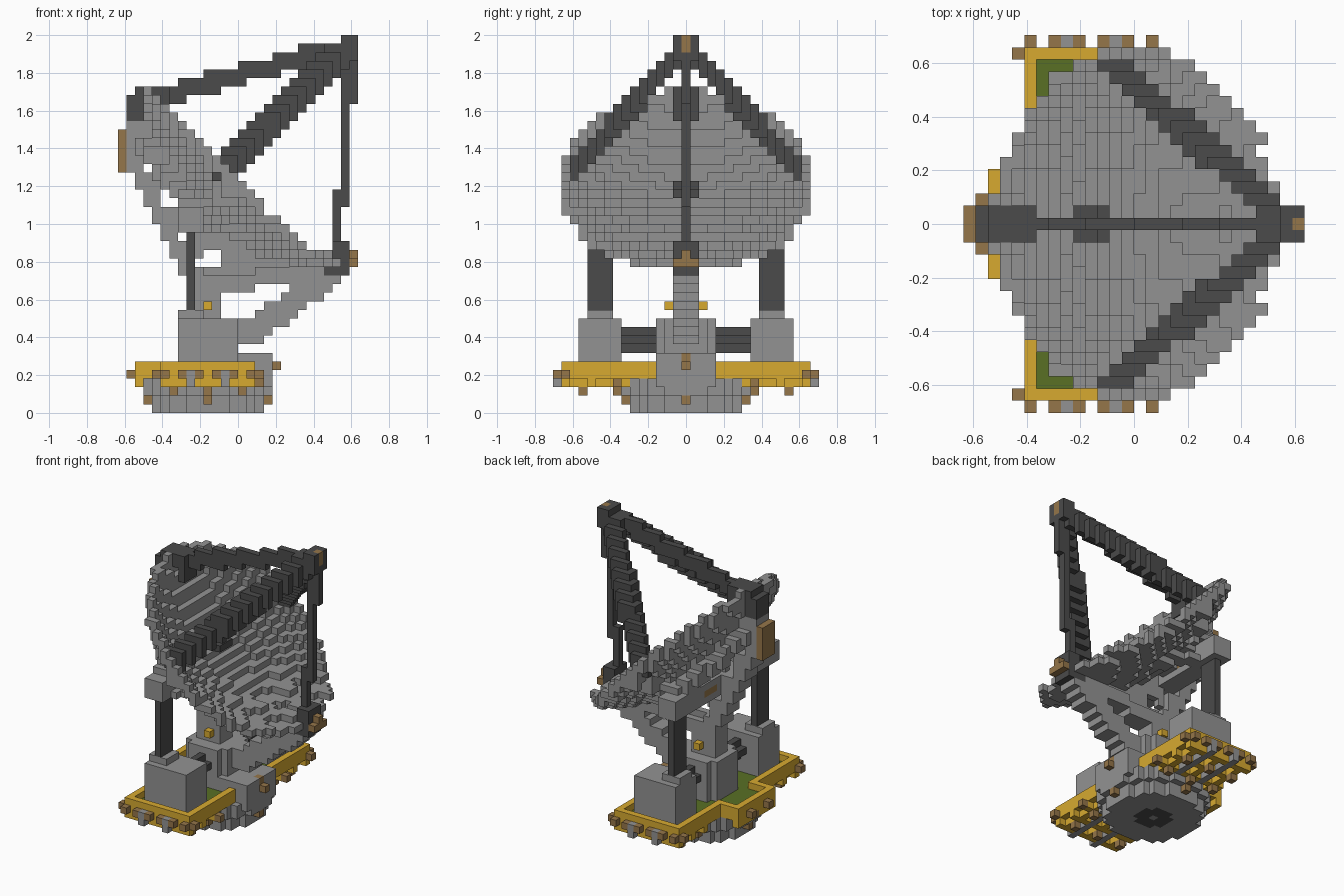
import bpy, bmesh
from math import sqrt, ceil
from mathutils import Vector

if "Cube" in bpy.data.objects:
    bpy.data.objects.remove(bpy.data.objects["Cube"], do_unlink=True)

U = 2 / 44          # edge of one block
NI, NJ, NK = 28, 15, 44
grid = {}           # block (i, j, k) -> part name
part_colour = {}

COLOURS = {
    "grey": (0.29, 0.29, 0.29),
    "dark_grey": (0.07, 0.07, 0.07),
    "gold": (0.68, 0.4, 0.03),
    "brown": (0.3, 0.18, 0.068),
    "green": (0.1, 0.16, 0.018),
}
mats = {}
for name, rgb in COLOURS.items():
    m = bpy.data.materials.new(name)
    m.use_nodes = True
    m.diffuse_color = (*rgb, 1)
    bsdf = m.node_tree.nodes["Principled BSDF"]
    bsdf.inputs["Base Color"].default_value = (*rgb, 1)
    bsdf.inputs["Roughness"].default_value = 0.9
    mats[name] = m


def put(part, colour, i, j, k):
    part_colour[part] = colour
    grid[(i, j, k)] = part


def box(part, colour, ri, rj, rk):
    for i in range(ri[0], ri[1] + 1):
        for j in range(rj[0], rj[1] + 1):
            for k in range(rk[0], rk[1] + 1):
                put(part, colour, i, j, k)


def rule(part, colour, test, k0=0, k1=NK):
    for k in range(k0, k1):
        for i in range(NI):
            for j in range(-NJ, NJ + 1):
                if test(i, j, k):
                    put(part, colour, i, j, k)


def beam(part, colour, a, b, size):
    """Stepped bar of blocks between two points."""
    a, b = Vector(a), Vector(b)
    n = ceil(max(abs(c) for c in b - a) * 2)
    for s in range(n + 1):
        p = a.lerp(b, s / n)
        lo = [ceil(p[c] - size[c] / 2) for c in range(3)]
        box(part, colour, *[(lo[c], lo[c] + size[c] - 1) for c in range(3)])


# Round foot under the platform
def radius(i, j):
    return sqrt((i - 10) ** 2 + j ** 2)


def in_foot(i, j, k):
    return radius(i, j) <= (6.6 if k < 2 else 7.6)


# Platform outline with a bulge at the rear
def in_deck(i, j):
    return abs(j) <= 14 and (2 if abs(j) <= 4 else 5) <= i <= 15


def on_rim(i, j):
    return in_deck(i, j) and not all(
        in_deck(i + a, j + b) for a in (-1, 0, 1) for b in (-1, 0, 1))


def in_lattice(i, j, k):
    return in_deck(i, j) and (i % 4 == 2 or abs(j) % 3 == 2)


rule("deck_lattice", "gold", in_lattice, 3, 4)
rule("deck_floor", "green", lambda i, j, k: in_deck(i, j), 4, 5)
rule("deck_rim", "gold", lambda i, j, k: on_rim(i, j), 4, 6)
for i in (8, 12):
    box("deck_crossbar", "grey", (i, i), (-15, 15), (3, 3))
    for j in (-15, 15):
        put("deck_crossbar", "grey", i, j, 4)
rule("foot", "grey", in_foot, 0, 4)
rule("foot_hub", "dark_grey", lambda i, j, k: 0.5 < radius(i, j) < 2.3, 0, 1)
box("front_step", "grey", (13, 17), (-3, 3), (3, 6))

# Small brown studs around platform and foot
for s in (-1, 1):
    for i in range(5, 16, 2):
        put("stud", "brown", i, 15 * s, 4)
    put("stud", "brown", 4, 14 * s, 4)
    put("stud", "brown", 16, 14 * s, 4)
    put("stud", "brown", 16, 8 * s, 3)
    put("stud", "brown", 1, 2 * s, 4)
    put("stud", "brown", 10, 7 * s, 1)
    put("stud", "brown", 10, 5 * s, 5)
    for i in (6, 10, 14):
        for j in (8, 12):
            put("stud", "brown", i, j * s, 2)
for i, k in ((18, 5), (17, 6), (17, 1), (3, 1), (2, 3)):
    put("stud", "brown", i, 0, k)

# Central mount, side housings, axles, dark posts and lamps
rule("mount", "grey", lambda i, j, k: radius(i, j) < 3.7, 4, 11)
box("mount_neck", "grey", (8, 11), (-1, 1), (11, 14))
for s in (-1, 1):
    def side(a, b):
        return tuple(sorted((a * s, b * s)))
    box("housing", "grey", (7, 13), side(8, 12), (5, 10))
    box("housing_cap", "grey", (7, 9), side(9, 11), (11, 11))
    box("axle", "dark_grey", (9, 11), side(4, 7), (8, 8))
    box("axle", "dark_grey", (10, 10), side(4, 7), (7, 9))
    box("post", "dark_grey", (8, 8), side(9, 11), (12, 20))
    put("lamp", "gold", 10, 2 * s, 12)
beam("prop", "grey", (14.5, 0, 8.5), (24.5, 0, 15.5), (3, 3, 2))


# Tilted bowl: depth is measured along i + k, the slope along k - i
def slope(i, k):
    return (k - i - 12.8) / sqrt(2)


def bowl(i, j, k):
    t = slope(i, k)
    e = sqrt(j * j + (t * 0.96) ** 2)
    return e, 33.5 + 6.3 * (e / 14.6) ** 2 + max(0, -t - 8) * 0.28


def in_dish(i, j, k):
    e, f = bowl(i, j, k)
    return e <= 14.6 and f - 1.2 <= i + k <= f + 0.8 and 17 <= k <= 37


# Upright fin behind the bowl, pierced near its rear edge
def in_fin(i, j, k):
    e, f = bowl(i, j, k)
    left = 1 if k > 27 else 1 + (28 - k) * 0.5
    under = 14 + max(0, i - 15) * 0.2
    if not (i >= left and k >= under and i + k < f and e < 15):
        return False
    row = (i - ceil(left)) in (2, 3) and k % 4 in (0, 1) and 16 < k < 30
    window = i in (10, 11) and k in (17, 18) or i > 18 and k == 18
    if abs(j) == 1:
        return (i < left + 3 or k < under + 2) and not (row or window)
    return j == 0 and not (row or window)


def in_side_rib(i, j, k):
    e, f = bowl(i, j, k)
    return (e < 14.6 and abs(slope(i, k)) < 0.9 and f - 3 <= i + k < f
            and abs(j) % 4 != 1)


rule("back_fin", "grey", in_fin, 12)
rule("side_rib", "grey", in_side_rib, 12)

# Crossbeam on the posts and braces running to the rim ends
box("crossbeam", "grey", (7, 9), (-12, 12), (21, 23))
for s in (-1, 1):
    beam("upper_brace", "grey", (8.5, 10 * s, 23), (2.5, s, 31), (2, 2, 2))
    beam("lower_brace", "grey", (9.5, 9 * s, 21.5), (24, s, 17.5), (2, 2, 1))
    box("crossbeam_collar", "brown", (7, 9),
        tuple(sorted((3 * s, 5 * s))), (22, 22))

rule("dish", "grey", in_dish, 12)
rule("dish_hub", "dark_grey",
     lambda i, j, k: 9 <= i <= 11 and abs(j) <= 1 and 34 <= i + k <= 36, 25, 27)
box("back_plate", "brown", (0, 0), (-1, 1), (28, 32))
box("back_plate_bracket", "grey", (1, 2), (-1, 1), (28, 33))

# Dark receiver arms meeting at the head
box("upper_bracket", "dark_grey", (1, 2), (-1, 1), (34, 36))
box("upper_bracket", "dark_grey", (2, 5), (-1, 1), (36, 37))
box("upper_bracket", "dark_grey", (5, 5), (-1, 1), (34, 35))
beam("upper_arm", "dark_grey", (5, 0, 36.5), (25.5, 0, 42), (2, 1, 2))
for s in (-1, 1):
    beam("side_arm", "dark_grey", (12, 13 * s, 28), (25.5, s, 41.5),
         (3, 1, 3))
box("lower_bracket", "dark_grey", (24, 26), (-1, 1), (16, 16))
box("lower_bracket", "dark_grey", (25, 26), (-1, 1), (17, 19))
for s in (-1, 1):
    put("lower_bracket_studs", "brown", 27, s, 17)
box("lower_bracket_studs", "brown", (27, 27), (0, 0), (17, 18))
box("lower_arm", "dark_grey", (25, 25), (0, 0), (20, 25))
box("lower_arm", "dark_grey", (26, 26), (0, 0), (24, 36))
box("receiver_stem", "dark_grey", (26, 27), (0, 0), (36, 40))
box("receiver_head", "dark_grey", (26, 27), (-1, 1), (41, 43))
box("receiver_core", "brown", (27, 27), (0, 0), (42, 43))

# Turn each part's blocks into one mesh of its exposed faces
SIDES = []
for axis in range(3):
    for sign in (0, 1):
        d = [0, 0, 0]
        d[axis] = 2 * sign - 1
        quad = []
        for a, b in ((0, 0), (1, 0), (1, 1), (0, 1)):
            c = [0, 0, 0]
            c[axis], c[(axis + 1) % 3], c[(axis + 2) % 3] = sign, a, b
            quad.append(c)
        SIDES.append((d, quad if sign else quad[::-1]))

for part, colour in part_colour.items():
    bm, verts = bmesh.new(), {}
    for (i, j, k), owner in grid.items():
        if owner != part:
            continue
        for d, quad in SIDES:
            if (i + d[0], j + d[1], k + d[2]) in grid:
                continue
            face = []
            for c in quad:
                key = (i + c[0], j + c[1], k + c[2])
                if key not in verts:
                    verts[key] = bm.verts.new(
                        ((key[0] - NI / 2) * U, (key[1] - 0.5) * U, key[2] * U))
                face.append(verts[key])
            bm.faces.new(face)
    mesh = bpy.data.meshes.new(part)
    bm.to_mesh(mesh)
    bm.free()
    mesh.materials.append(mats[colour])
    bpy.context.collection.objects.link(bpy.data.objects.new(part, mesh))
